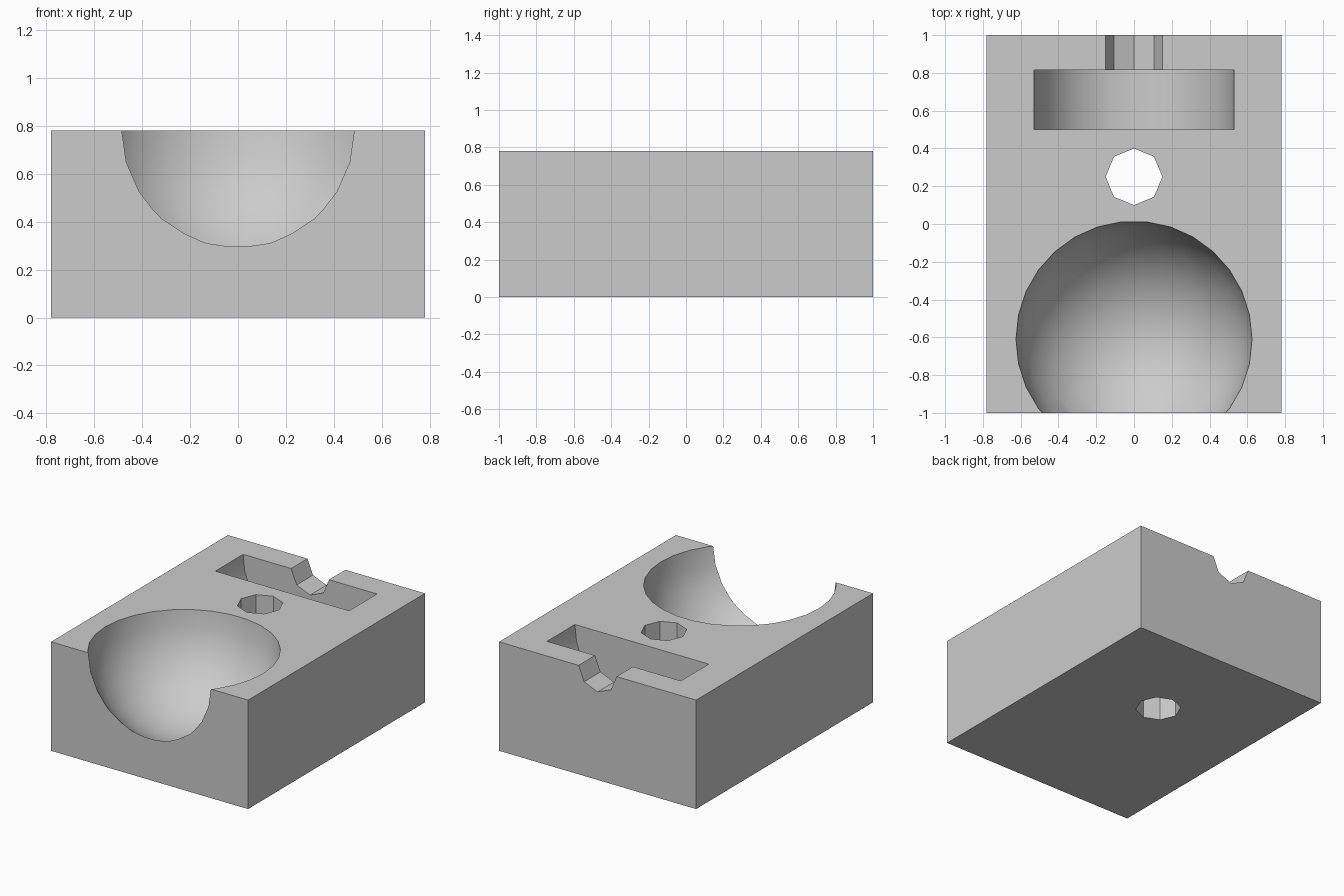
import bpy, bmesh
from math import sin, cos, pi, radians
from mathutils import Vector

default = bpy.data.objects.get("Cube")
if default:
    bpy.data.objects.remove(default, do_unlink=True)

WIDTH, LENGTH, TOP = 1.56, 2.0, 0.78
ABOVE = TOP + 0.2   # cutters poke out of the top face


def new_object(name, bm):
    bmesh.ops.recalc_face_normals(bm, faces=bm.faces)
    mesh = bpy.data.meshes.new(name)
    bm.to_mesh(mesh)
    bm.free()
    obj = bpy.data.objects.new(name, mesh)
    bpy.context.collection.objects.link(obj)
    return obj


def prism(name, outline, direction):
    """Extrude a closed outline of 3D points along a direction."""
    bm = bmesh.new()
    face = bm.faces.new([bm.verts.new(p) for p in outline])
    ext = bmesh.ops.extrude_face_region(bm, geom=[face], use_keep_orig=True)
    verts = [v for v in ext["geom"] if isinstance(v, bmesh.types.BMVert)]
    bmesh.ops.translate(bm, verts=verts, vec=Vector(direction))
    return new_object(name, bm)


def lying_trough(name, radius, sides, y0, y1):
    """Lower half of a cylinder along y, with its walls carried up past the top."""
    arc = [pi + 2 * pi * i / sides for i in range(sides // 2 + 1)]
    outline = [(radius * cos(a), y0, TOP + radius * sin(a)) for a in arc]
    outline += [(radius, y0, ABOVE), (-radius, y0, ABOVE)]
    return prism(name, outline, (0, y1 - y0, 0))


def bowl(name, radius, y, sides):
    """Lower half of a sphere, open rim carried up past the top."""
    profile = [(radius, ABOVE)]
    for i in range(sides // 4 + 1):
        a = 2 * pi * i / sides
        profile.append((radius * cos(a), TOP - radius * sin(a)))
    bm = bmesh.new()
    rings = [[bm.verts.new((r * cos(2 * pi * k / sides), y + r * sin(2 * pi * k / sides), z))
              for k in range(sides)] for r, z in profile]
    for upper, lower in zip(rings, rings[1:]):
        for k in range(sides):
            n = (k + 1) % sides
            bm.faces.new((upper[k], upper[n], lower[n], lower[k]))
    bm.faces.new(rings[0])
    bm.faces.new(rings[-1])
    return new_object(name, bm)


# Solid block
w, l = WIDTH / 2, LENGTH / 2
block = prism("holder_block", [(-w, -l, 0), (w, -l, 0), (w, l, 0), (-w, l, 0)], (0, 0, TOP))

# Round bowl, half-disc slot, rear notch and through hole
hole_outline = [(0.15 * cos(pi * k / 4), 0.25 + 0.15 * sin(pi * k / 4), -0.2) for k in range(8)]
cutters = [
    bowl("bowl_cutter", 0.625, -0.61, 30),
    lying_trough("slot_cutter", 0.53, 28, 0.5, 0.815),
    lying_trough("notch_cutter", 0.15, 8, 0.7, 1.2),
    prism("hole_cutter", hole_outline, (0, 0, 1.3)),
]
for cutter in cutters:
    cutter.hide_render = True
    mod = block.modifiers.new(cutter.name, 'BOOLEAN')
    mod.operation = 'DIFFERENCE'
    mod.solver = 'EXACT'
    mod.object = cutter

# Bake the cuts and drop the cutters
graph = bpy.context.evaluated_depsgraph_get()
cut_mesh = bpy.data.meshes.new_from_object(block.evaluated_get(graph))
block.modifiers.clear()
block.data = cut_mesh
for cutter in cutters:
    bpy.data.objects.remove(cutter, do_unlink=True)

# Plain grey finish
grey = bpy.data.materials.new("plain_grey")
grey.use_nodes = True
colour = (0.6, 0.6, 0.6, 1)
grey.diffuse_color = colour
grey.node_tree.nodes["Principled BSDF"].inputs["Base Color"].default_value = colour
block.data.materials.clear()
block.data.materials.append(grey)

# Smooth curved hollows, crisp edges
for obj in bpy.context.selected_objects:
    obj.select_set(False)
block.select_set(True)
bpy.context.view_layer.objects.active = block
bpy.ops.object.shade_smooth_by_angle(angle=radians(30))
